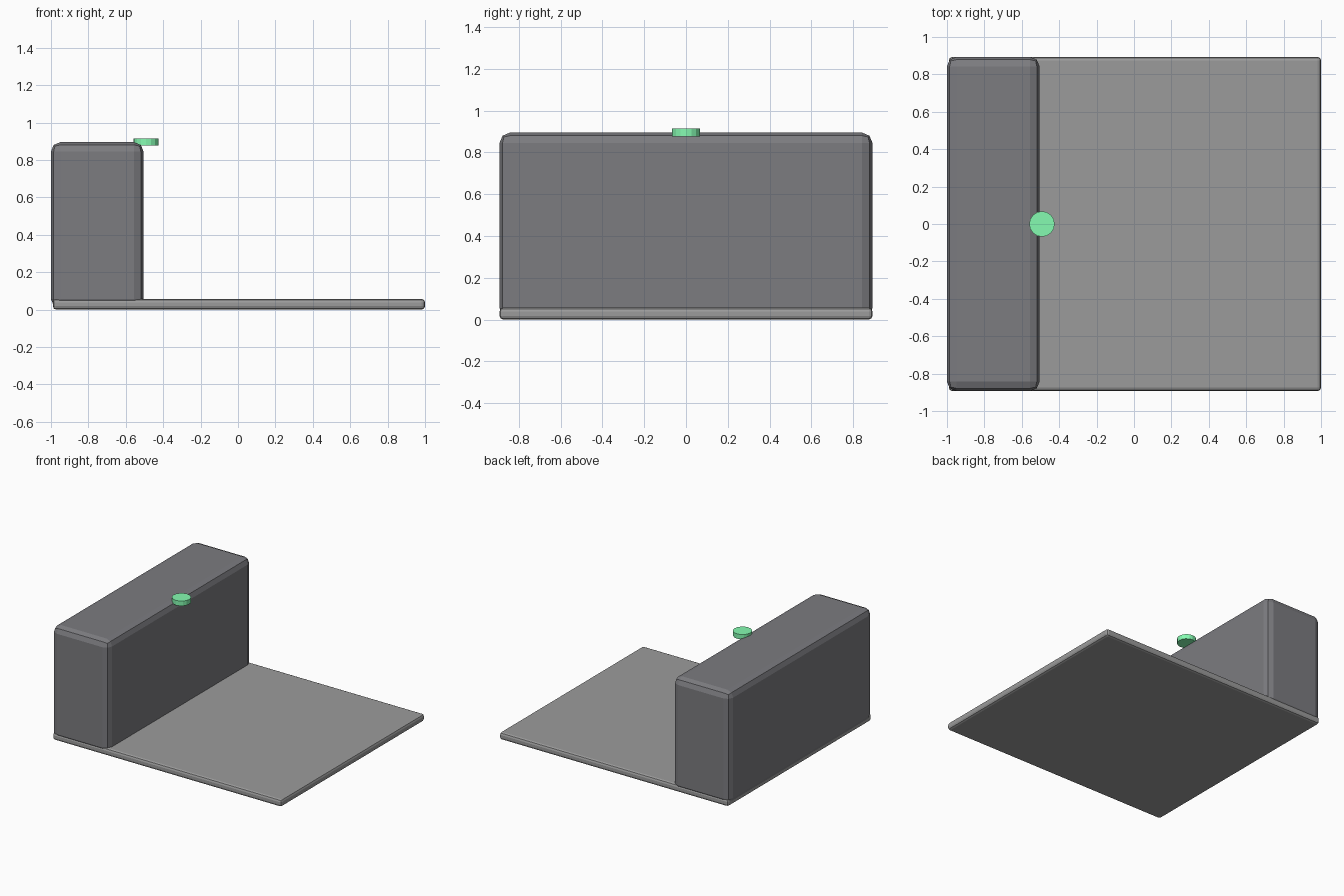
import bpy, bmesh

if "Cube" in bpy.data.objects:
    bpy.data.objects.remove(bpy.data.objects["Cube"])


def paint(obj, name, rgb):
    mat = bpy.data.materials.new(name)
    mat.diffuse_color = (*rgb, 1)
    mat.use_nodes = True
    mat.node_tree.nodes["Principled BSDF"].inputs["Base Color"].default_value = mat.diffuse_color
    obj.data.materials.append(mat)


def rounded_box(name, lo, hi, bevel):
    """Box between two corners with all edges bevelled in two flat steps."""
    bm = bmesh.new()
    bmesh.ops.create_cube(bm, size=1)
    for v in bm.verts:
        v.co = [(a + b) / 2 + c * (b - a) for a, b, c in zip(lo, hi, v.co)]
    bmesh.ops.bevel(bm, geom=bm.edges[:], offset=bevel, segments=2,
                    profile=0.5, affect='EDGES')
    mesh = bpy.data.meshes.new(name)
    bm.to_mesh(mesh)
    bm.free()
    obj = bpy.data.objects.new(name, mesh)
    bpy.context.collection.objects.link(obj)
    return obj


# Thin base plate
plate = rounded_box("base_plate", (-0.99, -0.893, 0.0), (1.0, 0.893, 0.057), 0.018)
paint(plate, "mid_grey", (0.33, 0.33, 0.33))

# Tall block along the left side, its lower rounding sunk into the plate
block = rounded_box("back_block", (-1.0, -0.893, 0.006), (-0.505, 0.893, 0.895), 0.05)
paint(block, "dark_grey", (0.20, 0.20, 0.215))

# Round green button overhanging the block's top edge
bpy.ops.mesh.primitive_cylinder_add(vertices=16, radius=0.068, depth=0.038,
                                    location=(-0.492, 0, 0.896))
button = bpy.context.object
button.name = "button"
paint(button, "green", (0.235, 0.96, 0.44))
